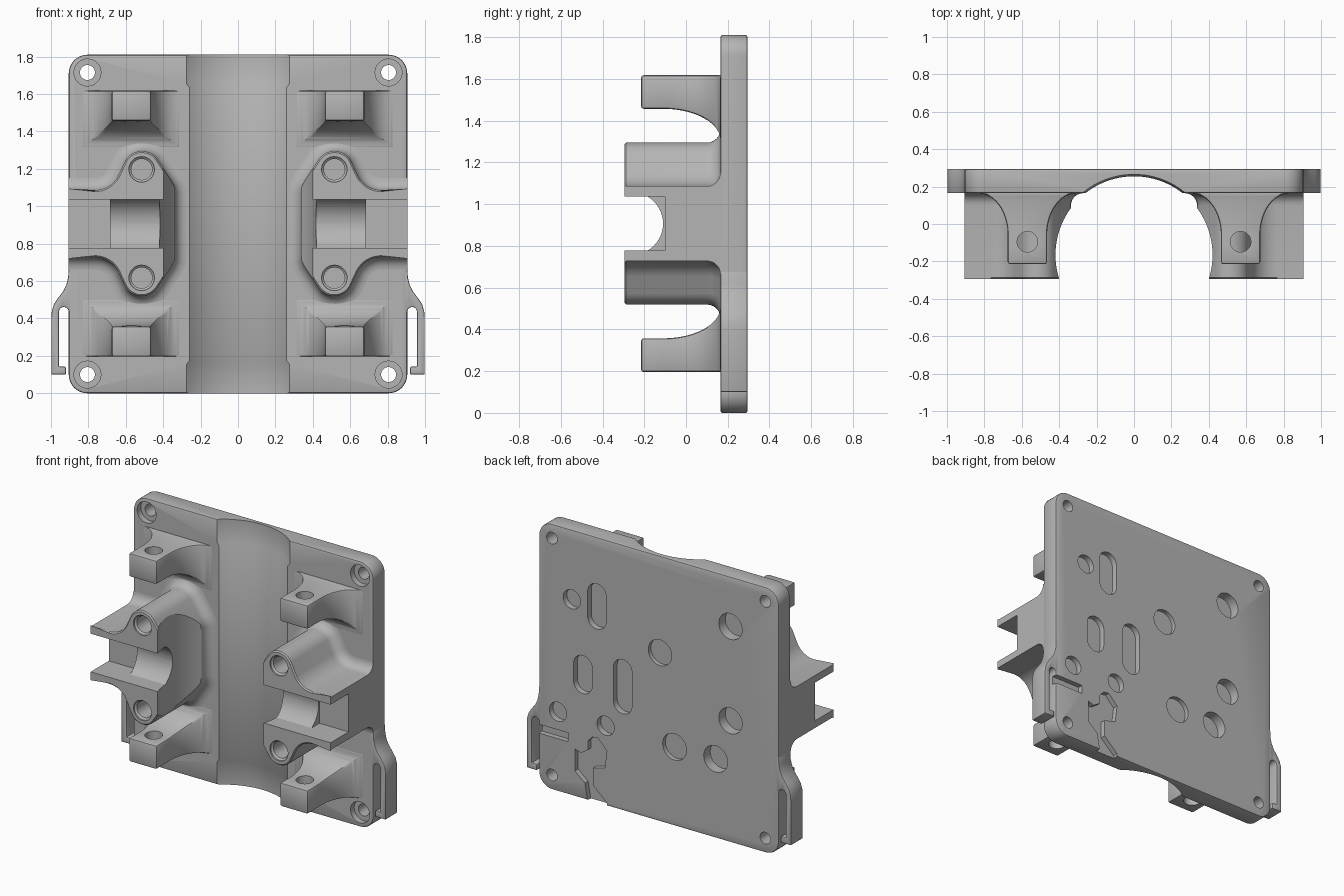
import bpy, bmesh, math

if "Cube" in bpy.data.objects:
    bpy.data.objects.remove(bpy.data.objects["Cube"])

MID = 0.907                      # height of the horizontal symmetry line
FRONT, BACK = 0.165, 0.295       # plate faces in y

grey = bpy.data.materials.new("grey plastic")
grey.diffuse_color = (0.46, 0.46, 0.46, 1)
grey.use_nodes = True
grey.node_tree.nodes["Principled BSDF"].inputs["Base Color"].default_value = grey.diffuse_color


def loft(bm, rings):
    """Closed solid through rings of equal length."""
    vs = [[bm.verts.new(p) for p in r] for r in rings]
    n = len(vs[0])
    for a, b in zip(vs, vs[1:]):
        for i in range(n):
            j = (i + 1) % n
            bm.faces.new((a[i], a[j], b[j], b[i]))
    bm.faces.new(vs[0][::-1])
    bm.faces.new(vs[-1])


def make(name, *solids):
    bm = bmesh.new()
    for rings in solids:
        loft(bm, rings)
    bmesh.ops.recalc_face_normals(bm, faces=bm.faces)
    me = bpy.data.meshes.new(name)
    bm.to_mesh(me)
    bm.free()
    ob = bpy.data.objects.new(name, me)
    bpy.context.collection.objects.link(ob)
    me.materials.append(grey)
    return ob


def flat(pts, y):
    return [(x, y, z) for x, z in pts]


def prism(pts, y0, y1):
    return [flat(pts, y0), flat(pts, y1)]


def arc(cx, cz, r, a0, a1, n):
    return [(cx + r * math.cos(math.radians(a0 + (a1 - a0) * i / n)),
             cz + r * math.sin(math.radians(a0 + (a1 - a0) * i / n))) for i in range(n + 1)]


def circle(cx, cz, r, n=32):
    return arc(cx, cz, r, 0, 360, n)[:-1]


def slot(cx, cz, w, h):
    """Upright rounded slot with half width w and half height h."""
    return arc(cx, cz + h - w, w, 0, 180, 12) + arc(cx, cz - h + w, w, 180, 360, 12)


def modify(ob, kind, **settings):
    m = ob.modifiers.new(kind.title(), kind)
    for k, v in settings.items():
        setattr(m, k, v)
    bpy.ops.object.select_all(action='DESELECT')
    bpy.context.view_layer.objects.active = ob
    ob.select_set(True)
    bpy.ops.object.modifier_apply(modifier=m.name)


def bevel(ob, width):
    modify(ob, 'BEVEL', width=width, segments=2, limit_method='ANGLE',
           angle_limit=math.radians(50))


def cut(ob, *cutters):
    for c in cutters:
        modify(ob, 'BOOLEAN', object=c, operation='DIFFERENCE', solver='EXACT')


def finish(ob, mirror=False):
    if mirror:
        modify(ob, 'MIRROR', use_axis=(True, False, False), use_clip=False)
    bpy.ops.object.select_all(action='DESELECT')
    bpy.context.view_layer.objects.active = ob
    ob.select_set(True)
    bpy.ops.object.shade_smooth_by_angle(angle=math.radians(30))


# Central trough, slightly deeper at both ends
trough = make("trough_cutter", [
    [(x, y, z) for x, y in circle(0, -0.165, r, 96)]
    for z, r in ((-0.1, 0.43), (0.155, 0.43), (0.175, 0.42),
                 (1.635, 0.42), (1.655, 0.43), (1.9, 0.43))])

# Back plate with rounded corners
corners = []
for cx, cz, a in ((0.805, 1.71, 0), (-0.805, 1.71, 90), (-0.805, 0.1, 180), (0.805, 0.1, 270)):
    corners += arc(cx, cz, 0.1, a, a + 90, 10)
plate = make("plate", prism(corners, FRONT, BACK))
bevel(plate, 0.01)
cut(plate, trough)

# Counterbored corner holes
screw_holes = [[flat(circle(x, z, r), y) for y, r in
                ((0.1, 0.072), (0.205, 0.072), (0.205, 0.04), (0.35, 0.04))]
               for x in (-0.805, 0.805) for z in (0.1, 1.715)]

# Blind pockets in the back: holes, slots, side groove and latch recess
pockets = [prism(circle(x, z, r), BACK - d, 0.35) for x, z, r, d in (
    (0.655, 1.338, 0.065, 0.04), (0.76, 0.543, 0.065, 0.04), (0.40, 0.544, 0.065, 0.04),
    (-0.01, 1.152, 0.088, 0.028), (-0.542, 1.473, 0.088, 0.07), (-0.542, 0.83, 0.088, 0.07),
    (-0.12, 0.539, 0.09, 0.03), (-0.43, 0.54, 0.09, 0.07))]
pockets += [prism(slot(x, z, 0.07, h), BACK - 0.04, 0.35) for x, z, h in (
    (0.466, 1.34, 0.155), (0.572, 0.847, 0.13), (0.271, 0.845, 0.185))]
pockets.append(prism([(0.685, 0.36), (0.95, 0.36), (0.95, 0.42), (0.685, 0.42)], BACK - 0.035, 0.35))
pockets.append(prism([(0.632, 0.324), (0.587, 0.309), (0.534, 0.343), (0.534, 0.405),
                      (0.5, 0.44), (0.459, 0.445), (0.391, 0.375), (0.406, 0.254),
                      (0.496, 0.23), (0.496, 0.114), (0.391, 0.02), (0.391, -0.05),
                      (0.527, -0.05), (0.557, 0.112), (0.632, 0.174)], BACK - 0.035, 0.35))
holes = make("plate_cutter", *screw_holes, *pockets)
cut(plate, holes)
finish(plate)

# Clamp post outline: upper half, then mirrored to the lower half
upper = [(0.905, 1.086)] + arc(0.765, 1.226, 0.14, 270, 208, 8)
upper += arc(0.515, 1.195, 0.1, 28, 146, 14)
upper += [(0.355, 1.135), (0.341, 1.107), (0.337, 1.075)]
outline = upper + [(x, 2 * MID - z) for x, z in reversed(upper)]


def grow(pts, d):
    """Offset an outline outward, held flush at the plate's side."""
    out = []
    for i, (x, z) in enumerate(pts):
        (ax, az), (bx, bz) = pts[i - 1], pts[(i + 1) % len(pts)]
        if x > 0.9:
            out.append((x, z + math.copysign(d, z - MID)))
            continue
        tx, tz = bx - ax, bz - az
        l = math.hypot(tx, tz)
        out.append((x + d * tz / l * -1 * -1, z - d * tx / l)
                   if SIGN > 0 else (x - d * tz / l, z + d * tx / l))
    return out


area = sum(a[0] * b[1] - b[0] * a[1] for a, b in zip(outline, outline[1:] + outline[:1]))
SIGN = 1 if area > 0 else -1
steps = [(-0.295, -0.008), (-0.287, 0)]
steps += [(0.1 + 0.065 * math.sin(t), 0.065 * (1 - math.cos(t)))
          for t in (math.pi / 2 * i / 6 for i in range(7))]
steps.append((0.2, 0.065))
post = make("clamp_post", [flat(grow(outline, d), y) for y, d in steps])

# Bearing cradle, outer channel and bolt holes of the post
cradle = [(-0.4, MID + 0.13), (-0.4, MID - 0.13)] + arc(-0.26, MID, 0.15, -60, 60, 16)
cradle_cutter = make("cradle_cutter", [[(x, y, z) for y, z in cradle] for x in (0.2, 0.69)])
channel_cutter = make("channel_cutter", prism(
    [(0.685, MID - 0.13), (1, MID - 0.13), (1, MID + 0.13), (0.685, MID + 0.13)], -0.4, -0.1))
bolt_cutter = make("bolt_cutter", *[
    [flat(circle(0.515, z, r), y) for y, r in ((-0.32, 0.068), (-0.285, 0.068), (-0.275, 0.056), (0.0, 0.056))]
    for z in (MID - 0.29, MID + 0.29)])
cut(post, cradle_cutter, channel_cutter, bolt_cutter, trough)
finish(post, mirror=True)

# Support arms with flared roots and an upright hole
arm_hole = make("arm_hole_cutter", [[(x, y, z) for x, y in circle(0.57, -0.095, 0.055)]
                                    for z in (-0.1, 1.9)])


def cove(y, start, size):
    t = min(max((y - start) / (FRONT - start), 0), 1)
    return size * (1 - math.sqrt(1 - t * t))


for name, s in (("upper_arm", 1), ("lower_arm", -1)):
    rings = []
    ys = [-0.215] + [-0.11 + 0.275 * math.sin(math.pi / 2 * i / 14) for i in range(15)] + [0.2]
    for y in ys:
        f, g = 0.105 + cove(y, -0.06, 0.16), cove(y, -0.11, 0.15)
        top, low = MID + s * 0.711, MID + s * (0.55 - g)
        rings.append([(0.57 - f, y, top), (0.57 + f, y, top), (0.57 + f, y, low), (0.57 - f, y, low)])
    arm = make(name, rings)
    bevel(arm, 0.012)
    cut(arm, arm_hole, trough)
    finish(arm, mirror=True)

# Side clips: sprung strip with an inward hook
clip = [(0.88, 0.68), (0.905, 0.68), (0.908, 0.62), (0.918, 0.58), (0.935, 0.545), (0.965, 0.505),
        (0.985, 0.475), (0.996, 0.435), (0.998, 0.4), (0.998, 0.1), (0.92, 0.1),
        (0.92, 0.142), (0.957, 0.142)]
clip += arc(0.931, 0.435, 0.026, 0, 180, 10) + [(0.88, 0.435)]
side_clip = make("side_clip", prism(clip, FRONT, BACK))
bevel(side_clip, 0.006)
finish(side_clip, mirror=True)

for c in (trough, holes, cradle_cutter, channel_cutter, bolt_cutter, arm_hole):
    bpy.data.objects.remove(c)
